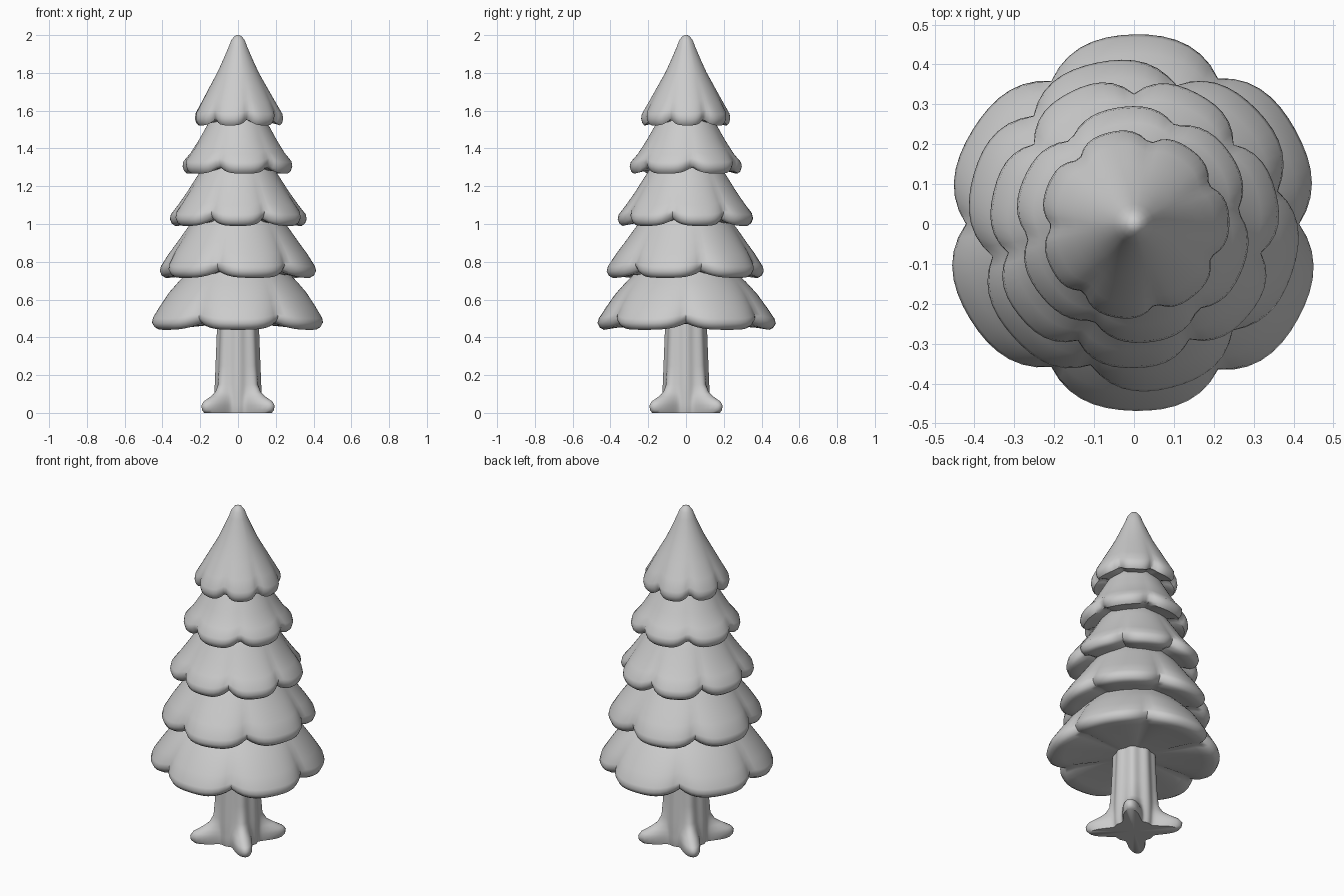
import bpy, bmesh
from math import sin, cos, pi, radians

if "Cube" in bpy.data.objects:
    bpy.data.objects.remove(bpy.data.objects["Cube"])


def loft(name, rings, segs, shape):
    """Closed lathe-like body; shape(index, radius, z, angle) -> (radius, z)."""
    bm = bmesh.new()
    loops = []
    for i, (r, z) in enumerate(rings):
        loop = []
        for s in range(segs):
            a = 2 * pi * s / segs
            rr, zz = shape(i, r, z, a)
            loop.append(bm.verts.new((rr * cos(a), rr * sin(a), zz)))
        loops.append(loop)
    for lo, hi in zip(loops, loops[1:]):
        for s in range(segs):
            t = (s + 1) % segs
            bm.faces.new((lo[s], lo[t], hi[t], hi[s]))
    # caps
    for loop, z in ((loops[0], rings[0][1]), (loops[-1], rings[-1][1])):
        c = bm.verts.new((0, 0, z))
        for s in range(segs):
            bm.faces.new((loop[s], loop[(s + 1) % segs], c))
    bmesh.ops.recalc_face_normals(bm, faces=bm.faces)
    me = bpy.data.meshes.new(name)
    bm.to_mesh(me)
    bm.free()
    ob = bpy.data.objects.new(name, me)
    bpy.context.collection.objects.link(ob)
    bpy.context.view_layer.objects.active = ob
    ob.select_set(True)
    bpy.ops.object.shade_smooth_by_angle(angle=radians(50))
    ob.select_set(False)
    return ob


def tier(name, radius, base, upper, lobes, notch_deg, depth):
    """Skirt of foliage with rounded lip and scalloped edge."""
    lip = [(0.30, 0.03), (0.80, 0.01), (0.93, 0.0), (0.975, 0.012),
           (1.0, 0.035), (0.985, 0.06)]
    rings = [(radius * f, base + dz) for f, dz in lip] + upper
    top = upper[-1][1]

    def shape(i, r, z, a):
        notch = (1 - abs(sin(lobes * (a - radians(notch_deg)) / 2))) ** 1.8
        fade = max(0, 1 - (z - base) / (top - base)) ** 1.3
        if i == 0:
            fade = 0
        wobble = 0.012 * sin(3 * a + base * 9) * fade
        return r * (1 - depth * notch * fade + wobble), z + 0.035 * notch * fade

    return loft(name, rings, 84, shape)


# foliage tiers, bottom to top
tier("foliage_bottom", 0.472, 0.44,
     [(0.425, 0.56), (0.375, 0.63), (0.32, 0.69), (0.26, 0.75), (0.20, 0.82)], 6, 0, 0.13)
tier("foliage_lower", 0.418, 0.715,
     [(0.37, 0.84), (0.325, 0.90), (0.275, 0.97), (0.23, 1.03), (0.17, 1.09)], 6, 13, 0.14)
tier("foliage_middle", 0.365, 0.99,
     [(0.32, 1.10), (0.27, 1.17), (0.225, 1.24), (0.18, 1.31), (0.13, 1.36)], 7, 90, 0.13)
tier("foliage_upper", 0.297, 1.267,
     [(0.255, 1.37), (0.21, 1.44), (0.17, 1.51), (0.13, 1.58), (0.08, 1.62)], 6, 67, 0.13)
tier("foliage_top", 0.237, 1.522,
     [(0.20, 1.64), (0.155, 1.72), (0.11, 1.80), (0.078, 1.87), (0.05, 1.935),
      (0.036, 1.972), (0.02, 1.993), (0.008, 2.0)], 7, 79, 0.14)

# trunk with four diagonal roots
root_reach = [0.125, 0.138, 0.14, 0.125, 0.075, 0.035, 0.012, 0.007, 0.006, 0.005]
trunk_rings = [(0.115, 0.0), (0.118, 0.015), (0.12, 0.04), (0.12, 0.06), (0.12, 0.085),
               (0.12, 0.11), (0.119, 0.15), (0.115, 0.25), (0.109, 0.40), (0.105, 0.52)]


def trunk_shape(i, r, z, a):
    c = (0.5 + 0.5 * cos(4 * (a - pi / 4))) ** 2.6
    flute = 0.004 * cos(8 * a)
    return r + root_reach[i] * c + flute, z


loft("trunk", trunk_rings, 96, trunk_shape)
